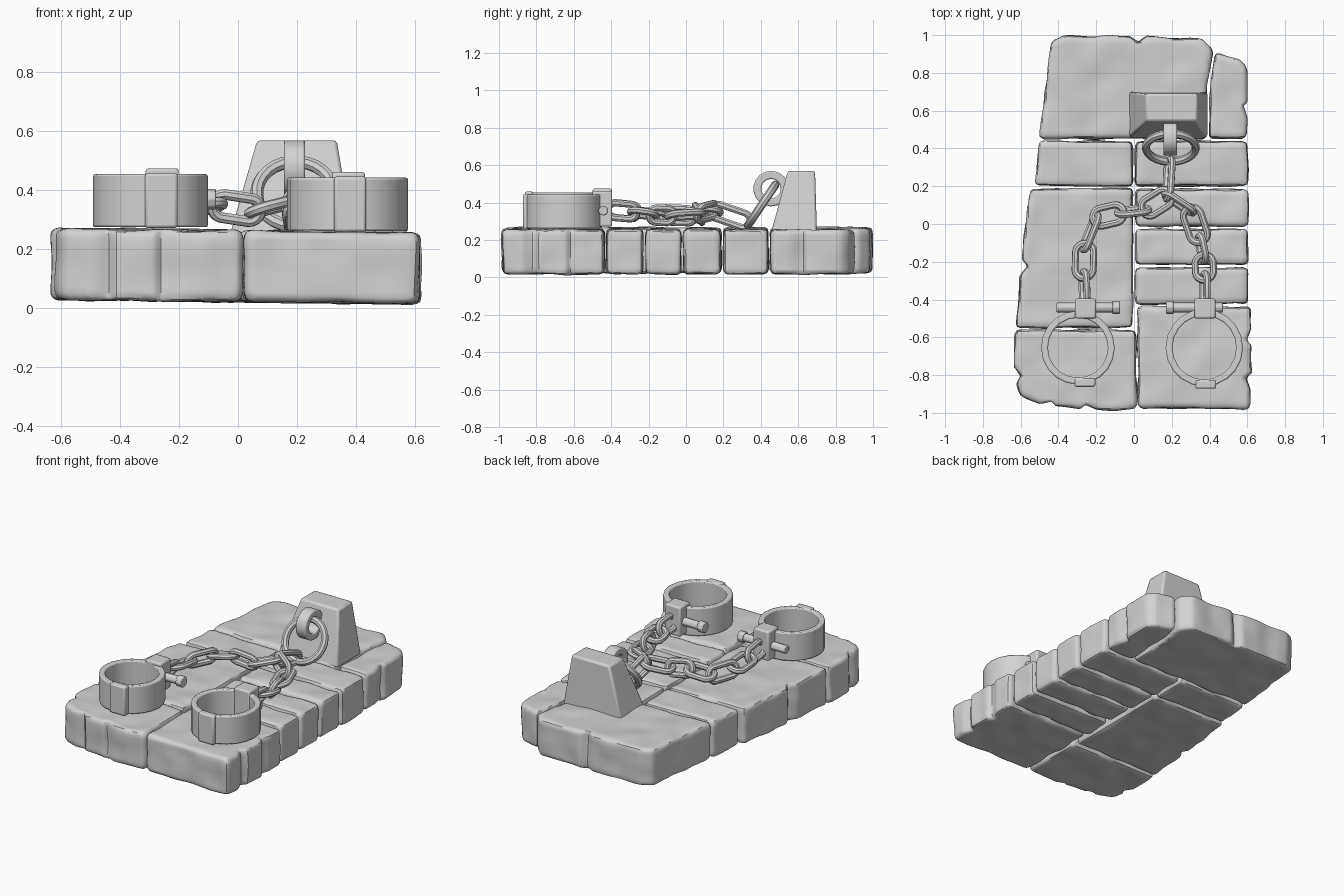
import bpy, bmesh
from math import pi, sin, cos, radians
from mathutils import Vector, Matrix, noise

if "Cube" in bpy.data.objects:
    bpy.data.objects.remove(bpy.data.objects["Cube"])

stone_grey = bpy.data.materials.new("stone_grey")
stone_grey.use_nodes = True
GREY = (0.65, 0.65, 0.65, 1)
stone_grey.diffuse_color = GREY
stone_grey.node_tree.nodes["Principled BSDF"].inputs["Base Color"].default_value = GREY
parts = []


def add(name, data):
    ob = bpy.data.objects.new(name, data)
    bpy.context.collection.objects.link(ob)
    data.materials.append(stone_grey)
    parts.append(ob)
    return ob


def from_bm(name, bm, bevel=0.0):
    bmesh.ops.recalc_face_normals(bm, faces=bm.faces)
    mesh = bpy.data.meshes.new(name)
    bm.to_mesh(mesh)
    bm.free()
    ob = add(name, mesh)
    if bevel:
        mod = ob.modifiers.new("Bevel", "BEVEL")
        mod.width, mod.segments = bevel, 2
    return ob


def bake(ob):
    """Turn modifiers or a curve into a plain mesh object."""
    deps = bpy.context.evaluated_depsgraph_get()
    mesh = bpy.data.meshes.new_from_object(ob.evaluated_get(deps))
    name = ob.name
    parts.remove(ob)
    bpy.data.objects.remove(ob)
    mesh.materials.clear()
    return add(name, mesh)


# Paving stones: rounded prisms with worn surfaces and notched edges
NOTCHES = [Vector(p) for p in ((-.46, -.97), (-.24, -.99), (.61, -.83), (.61, -.6),
                               (.6, .6), (.02, 1), (-.63, -.8), (-.6, -.23))]


def stone(name, outline):
    bm = bmesh.new()
    face = bm.faces.new([bm.verts.new((x, y, 0.022)) for x, y in outline])
    ext = bmesh.ops.extrude_face_region(bm, geom=[face])
    top = [v for v in ext["geom"] if isinstance(v, bmesh.types.BMVert)]
    bmesh.ops.translate(bm, verts=top, vec=(0, 0, 0.243))
    ob = from_bm(name, bm, 0.022)
    mod = ob.modifiers.new("Remesh", "REMESH")
    mod.mode, mod.voxel_size = "VOXEL", 0.015
    ob = bake(ob)
    centre = sum((Vector(p) for p in outline), Vector((0, 0))) / len(outline)
    normals = [v.normal.copy() for v in ob.data.vertices]
    for v, n in zip(ob.data.vertices, normals):
        flat = v.co.xy
        v.co += n * (0.010 * noise.noise(v.co * 7) - 0.002)
        for notch in NOTCHES:
            near = 1 - (flat - notch).length / 0.045
            if near > 0:
                v.co.xy += (centre - flat).normalized() * near * 0.035
        v.co.z -= 0.012 * flat.x


stone("back_stone", [(-.5, .45), (-.44, .97), (-.37, 1), (.02, .995), (.36, .985),
                     (.42, .92), (.39, .74), (.385, .45)])
stone("back_corner_stone", [(.395, .45), (.4, .73), (.43, .91), (.56, .87), (.6, .83), (.6, .45)])
stone("left_upper_stone", [(-.53, .2), (-.5, .44), (-.005, .44), (-.005, .2)])
stone("left_middle_stone", [(-.625, -.55), (-.6, -.2), (-.55, .19), (-.005, .19), (-.005, -.55)])
stone("left_front_stone", [(-.63, -.56), (-.635, -.8), (-.6, -.91), (-.47, -.965),
                           (-.1, -.99), (.015, -.975), (.01, -.56)])
for i, (low, high) in enumerate([(.2, .44), (-.015, .185), (-.215, -.025), (-.425, -.23)]):
    stone(f"right_stone_{i + 1}", [(.005, low), (.005, high), (.605, high), (.605, low)])
stone("right_front_stone", [(.025, -.975), (.015, -.435), (.62, -.435), (.625, -.78), (.61, -.98)])


def box(name, lo, hi, bevel=0.01):
    lo, hi = Vector(lo), Vector(hi)
    size = hi - lo
    bm = bmesh.new()
    bmesh.ops.create_cube(bm, size=1, matrix=Matrix.Translation((lo + hi) / 2)
                          @ Matrix.Diagonal((*size, 1)))
    return from_bm(name, bm, bevel)


def hoop(name, matrix, outer, inner, half, sides):
    """Flat band around the local z axis."""
    bm = bmesh.new()
    corners = [(outer, -half), (outer, half), (inner, half), (inner, -half)]
    rings = [[bm.verts.new((r * cos(a), r * sin(a), z)) for r, z in corners]
             for a in (2 * pi * i / sides for i in range(sides))]
    for i in range(sides):
        a, b = rings[i], rings[(i + 1) % sides]
        for j in range(4):
            k = (j + 1) % 4
            bm.faces.new((a[j], b[j], b[k], a[k]))
    bm.transform(matrix)
    return from_bm(name, bm, 0.007)


def loop(name, matrix, stretch, radius, tube, steps=24):
    """Round-bar link lying in the local xy plane, lengthened along x."""
    curve = bpy.data.curves.new(name, "CURVE")
    curve.dimensions = "3D"
    curve.bevel_depth, curve.bevel_resolution = tube, 2
    spline = curve.splines.new("POLY")
    spline.points.add(steps - 1)
    spline.use_cyclic_u = True
    for i, p in enumerate(spline.points):
        a = 2 * pi * (i + 0.5) / steps
        shift = stretch if cos(a) > 0 else -stretch
        p.co = (radius * cos(a) + shift, radius * sin(a), 0, 1)
    ob = add(name, curve)
    ob.matrix_world = matrix
    world = matrix.copy()
    ob = bake(ob)
    ob.matrix_world = world


# Anchor block with a tapered front and sides
anchor = box("anchor_block", (-.03, .455, .24), (.39, .70, .57), 0)
for v in anchor.data.vertices:
    if v.co.z > 0.4:
        v.co.x = 0.065 if v.co.x < 0.18 else 0.335
        v.co.y = 0.545 if v.co.y < 0.6 else 0.69
bev = anchor.modifiers.new("Bevel", "BEVEL")
bev.width, bev.segments = 0.012, 2

# Staple and the large ring hanging from it
hoop("anchor_staple", Matrix.Translation((.192, .455, .475)) @ Matrix.Rotation(pi / 2, 4, "Y"),
     0.095, 0.052, 0.036, 18)
loop("anchor_ring", Matrix.Translation((.195, .405, .388)) @ Matrix.Rotation(radians(56), 4, "X"),
     0, 0.132, 0.022, 28)


# Chains: one link between each pair of joints, turned alternately
def chain(name, joints, upright):
    for i, (a, b) in enumerate(zip(joints, joints[1:])):
        a, b = Vector(a), Vector(b)
        along = (b - a).normalized()
        side = Vector((0, 0, 1)).cross(along).normalized()
        frame = Matrix((along, side, along.cross(side))).transposed().to_4x4()
        roll = Matrix.Rotation(radians(72 if upright else 14), 4, "X")
        radius = 0.042 if upright else 0.05
        half = (b - a).length / 2 + 0.018
        loop(f"{name}_link_{i + 1}", Matrix.Translation((a + b) / 2) @ frame @ roll,
             max(half - radius, 0.012), radius, 0.019, 20)
        upright = not upright


fork = (.18, .15, .36)
chain("shared_chain", [(.19, .325, .30), fork], True)
chain("right_chain", [fork, (.06, .075, .33), (-.07, .06, .35), (-.2, .03, .33),
                      (-.26, -.12, .335), (-.265, -.27, .35), (-.26, -.40, .365)], False)
chain("left_chain", [fork, (.30, .07, .34), (.35, -.08, .33), (.37, -.18, .335),
                     (.375, -.28, .35), (.375, -.40, .36)], True)


# Shackles: cuff, hinge plate, bracket and bolt
def shackle(name, x, radius, low, high, lug_x, hinge_x, bolt_from, bolt_to):
    y = -0.655
    mid = (low + high) / 2
    hoop(f"{name}_cuff", Matrix.Translation((x, y, mid)), radius, radius - 0.036,
         (high - low) / 2, 20)
    box(f"{name}_hinge", (hinge_x - .055, y - radius - .012, low - .003),
        (hinge_x + .055, y - radius + .035, high + .004))
    box(f"{name}_bracket", (lug_x - .056, -.5, low + .01), (lug_x + .056, -.395, high + .02))
    spin = Matrix.Rotation(pi / 2, 4, "Y")
    span = bolt_to - bolt_from
    for part, start, length, r in (("bolt", bolt_from, span, 0.027),
                                   ("bolt_head", bolt_from if x > 0 else bolt_to - .04, .04, .036)):
        bm = bmesh.new()
        bmesh.ops.create_cone(bm, cap_ends=True, segments=8, radius1=r, radius2=r, depth=length,
                              matrix=Matrix.Translation((start + length / 2, -.442, mid + .005)) @ spin)
        from_bm(f"{name}_{part}", bm, 0.005)


shackle("right_shackle", -.297, .195, .275, .455, -.257, -.26, -.41, -.075)
shackle("left_shackle", .372, .205, .262, .443, .375, .38, .17, .47)

# Soft shading with crisp edges
bpy.ops.object.select_all(action="DESELECT")
for ob in parts:
    ob.select_set(True)
bpy.context.view_layer.objects.active = parts[0]
bpy.ops.object.shade_smooth_by_angle(angle=radians(35))
